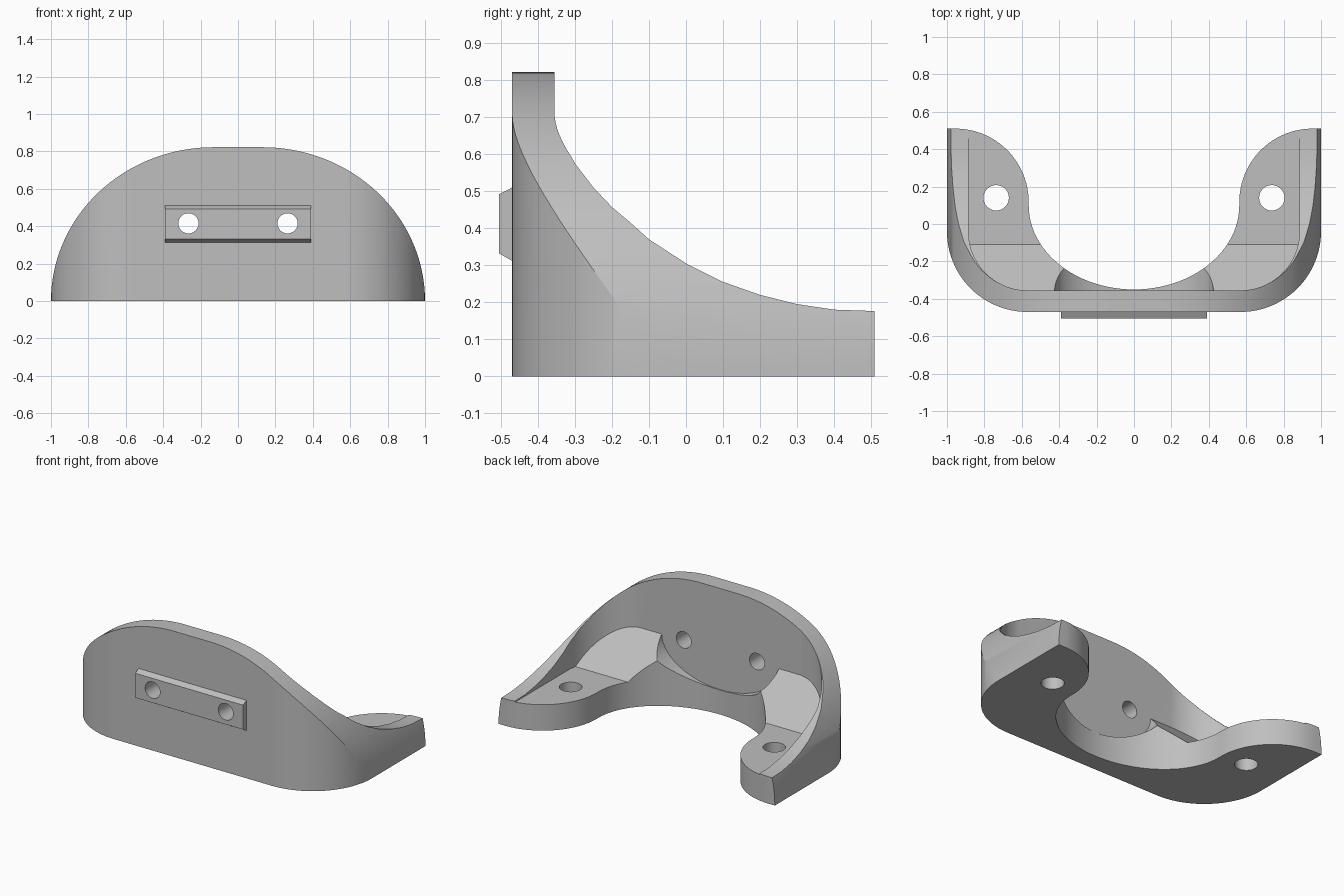
import bpy, bmesh
from math import sin, cos, radians

cube = bpy.data.objects.get("Cube")
if cube:
    bpy.data.objects.remove(cube, do_unlink=True)

grey = bpy.data.materials.new("plain grey")
grey.use_nodes = True
colour = (0.52, 0.52, 0.52, 1)
grey.diffuse_color = colour
grey.node_tree.nodes["Principled BSDF"].inputs["Base Color"].default_value = colour


def arc(cx, cy, rx, ry, start, end, steps=24):
    angles = [radians(start + (end - start) * i / steps) for i in range(steps + 1)]
    return [(cx + rx * cos(a), cy + ry * sin(a)) for a in angles]


def mirrored(half):
    """Close a half outline across x = 0."""
    return half + [(-x, y) for x, y in reversed(half) if x > 1e-5]


def prism(name, outline, axis, low, high):
    """Extrude a flat outline along one axis."""
    place = {"x": lambda a, b, t: (t, a, b),
             "y": lambda a, b, t: (a, t, b),
             "z": lambda a, b, t: (a, b, t)}[axis]
    bm = bmesh.new()
    rings = [[bm.verts.new(place(a, b, t)) for a, b in outline] for t in (low, high)]
    count = len(outline)
    for ring in rings:
        bm.faces.new(ring)
    for i in range(count):
        j = (i + 1) % count
        bm.faces.new((rings[0][i], rings[0][j], rings[1][j], rings[1][i]))
    bmesh.ops.recalc_face_normals(bm, faces=bm.faces)
    mesh = bpy.data.meshes.new(name)
    bm.to_mesh(mesh)
    bm.free()
    mesh.materials.append(grey)
    obj = bpy.data.objects.new(name, mesh)
    bpy.context.collection.objects.link(obj)
    return obj


def combine(target, tool, operation):
    """Apply a boolean and discard the tool."""
    mod = target.modifiers.new("boolean", "BOOLEAN")
    mod.operation = operation
    mod.solver = "EXACT"
    mod.object = tool
    bpy.ops.object.select_all(action="DESELECT")
    bpy.context.view_layer.objects.active = target
    target.select_set(True)
    bpy.ops.object.modifier_apply(modifier=mod.name)
    bpy.data.objects.remove(tool, do_unlink=True)


# Footprint: rounded front corners, rounded feet, oval opening at the back
footprint = mirrored(arc(0.57, -0.04, 0.43, 0.43, -90, 0)
                     + [(1, 0.51)]
                     + arc(0.955, 0.118, 0.392, 0.392, 90, 180)
                     + arc(0, 0.1, 0.563, 0.45, 0, -90))
bracket = prism("curved_bracket", footprint, "z", 0, 0.9)

# Domed front outline
dome = mirrored([(1, -0.1)] + arc(0.13, 0, 0.87, 0.822, 0, 90, 40))
combine(bracket, prism("dome_cutter", dome, "y", -1, 1), "INTERSECT")

# Swept side outline
sweep = [(-0.6, -0.1), (-0.6, 0.9), (-0.355, 0.9), (-0.355, 0.7),
         (-0.34, 0.65), (-0.3, 0.575), (-0.25, 0.51), (-0.2, 0.457),
         (-0.15, 0.415), (-0.1, 0.37), (0, 0.305), (0.1, 0.255), (0.2, 0.22),
         (0.3, 0.195), (0.4, 0.18), (0.6, 0.173), (0.6, -0.1)]
combine(bracket, prism("sweep_cutter", sweep, "x", -1.2, 1.2), "INTERSECT")

# Hollow behind the wall: flat feet, ramps up to the wall, oval scoop
floor = [(-0.6, 0.652), (-0.11, 0.17), (1, 0.17), (1, 1.1), (-0.6, 1.1)]
hollow = prism("hollow_cutter", floor, "x", -1.1, 1.1)
scoop = arc(0, 0.415, 0.425, 0.255, 0, 360, 64)[:-1]
combine(hollow, prism("scoop_cutter", scoop, "y", -0.7, 0.9), "UNION")
inner_wall = mirrored(arc(0.57, -0.04, 0.315, 0.315, -90, 0) + [(0.885, 0.8)])
combine(hollow, prism("inner_wall_cutter", inner_wall, "z", -0.2, 1.3), "INTERSECT")
combine(bracket, hollow, "DIFFERENCE")

# Bevelled mounting bar on the front
bar = [(-0.505, 0.332), (-0.505, 0.492), (-0.47, 0.51),
       (-0.46, 0.51), (-0.46, 0.312), (-0.47, 0.312)]
combine(bracket, prism("mounting_bar", bar, "x", -0.39, 0.39), "UNION")

# Screw holes through the wall and the feet
for side in (-1, 1):
    wall_hole = arc(side * 0.265, 0.415, 0.054, 0.054, 0, 360, 32)[:-1]
    combine(bracket, prism("wall_hole", wall_hole, "y", -0.7, -0.25), "DIFFERENCE")
    foot_hole = arc(side * 0.737, 0.14, 0.068, 0.068, 0, 360, 32)[:-1]
    combine(bracket, prism("foot_hole", foot_hole, "z", -0.2, 0.6), "DIFFERENCE")

bpy.ops.object.shade_smooth_by_angle(angle=radians(25))
